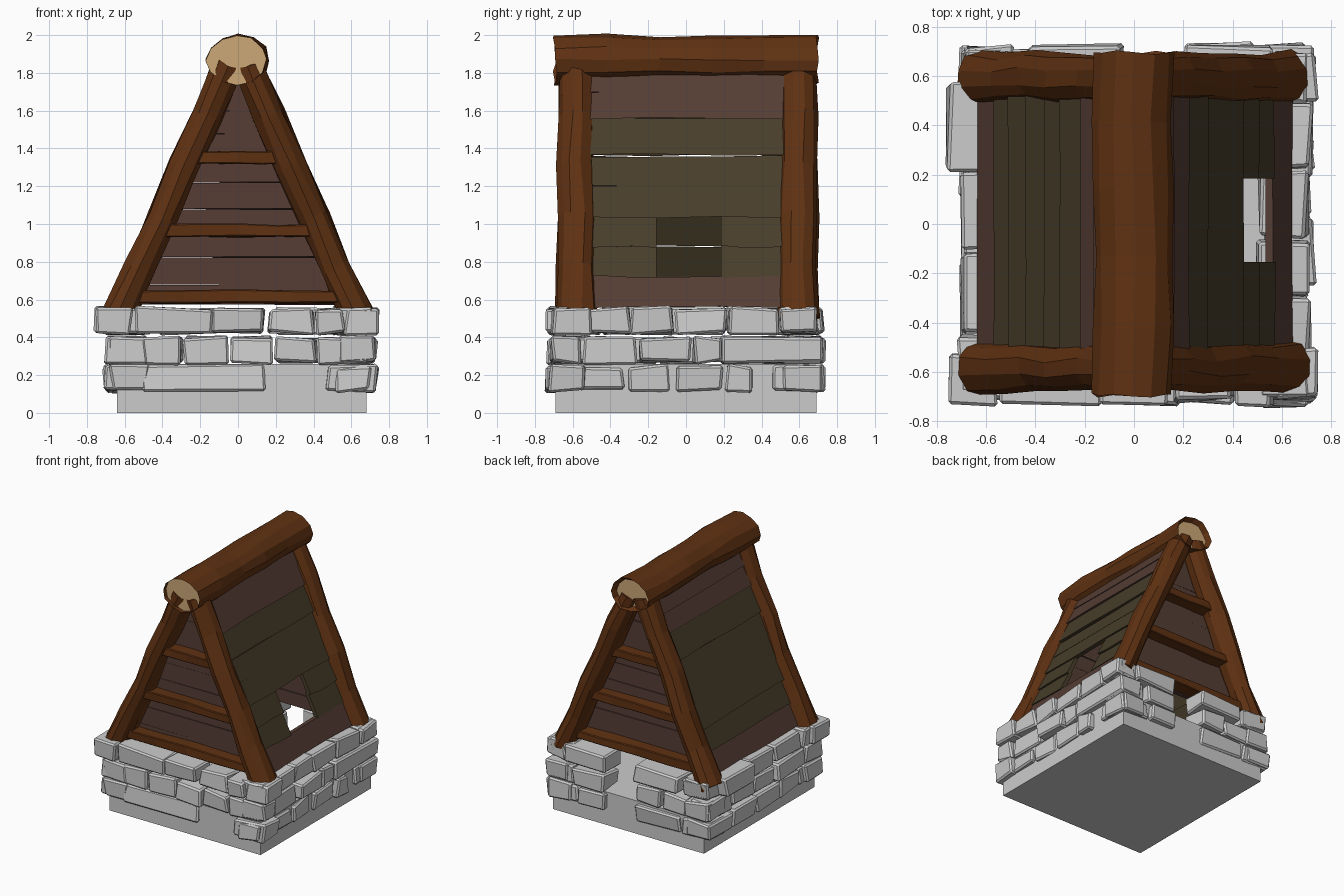
import bpy, bmesh, random
from math import sin, cos, pi
from mathutils import Vector

if "Cube" in bpy.data.objects:
    bpy.data.objects.remove(bpy.data.objects["Cube"])

random.seed(7)


def material(name, rgb):
    m = bpy.data.materials.new(name)
    m.diffuse_color = (*rgb, 1)
    m.use_nodes = True
    m.node_tree.nodes["Principled BSDF"].inputs["Base Color"].default_value = m.diffuse_color
    return m


BARK = material("bark", (0.115, 0.031, 0.006))
CUT = material("cut_wood", (0.62, 0.40, 0.19))
RED = material("red_plank", (0.092, 0.047, 0.035))
OLIVE = material("olive_plank", (0.064, 0.047, 0.023))


def jit(a):
    return random.uniform(-a, a)


def finish(name, bm, mats=(), bevel=0):
    bmesh.ops.recalc_face_normals(bm, faces=bm.faces)
    me = bpy.data.meshes.new(name)
    bm.to_mesh(me)
    bm.free()
    ob = bpy.data.objects.new(name, me)
    bpy.context.collection.objects.link(ob)
    for m in mats:
        me.materials.append(m)
    if bevel:
        b = ob.modifiers.new("Bevel", 'BEVEL')
        b.width, b.segments = bevel, 1
    return ob


def sweep(bm, rings):
    """Skin a list of closed rings and cap both ends; returns the caps."""
    vs = [[bm.verts.new(p) for p in r] for r in rings]
    n = len(vs[0])
    for a, b in zip(vs, vs[1:]):
        for i in range(n):
            bm.faces.new((a[i], a[(i + 1) % n], b[(i + 1) % n], b[i]))
    return [bm.faces.new(vs[0]), bm.faces.new(vs[-1])]


def box(bm, lo, hi, j=0.0):
    rings = [[Vector((x + jit(j), y + jit(j), z + jit(j)))
              for x, y in ((lo[0], lo[1]), (hi[0], lo[1]), (hi[0], hi[1]), (lo[0], hi[1]))]
             for z in (lo[2], hi[2])]
    sweep(bm, rings)


def log(name, a, b, side, up, ra, rb, rings=6, sides=10, wob=0.008, flare=1.0, cut_ends=False):
    """Rough log from a to b with an elliptical section."""
    a, b, side, up = map(Vector, (a, b, side, up))
    bm, out = bmesh.new(), []
    for k in range(rings):
        t = k / (rings - 1)
        c = a.lerp(b, t) + side * jit(wob) + up * jit(wob)
        f = flare if k == 0 else 1 + jit(0.04)
        out.append([c + side * (cos(2 * pi * i / sides) * ra * f + jit(wob))
                    + up * (sin(2 * pi * i / sides) * rb * f + jit(wob))
                    + (b - a).normalized() * jit(wob * 1.5) for i in range(sides)])
    caps = sweep(bm, out)
    if cut_ends:
        for cap, d in zip(caps, (b - a, a - b)):
            bmesh.ops.inset_individual(bm, faces=[cap], thickness=0.026)
            bmesh.ops.translate(bm, verts=cap.verts, vec=d.normalized() * 0.035)
            cap.material_index = 1
    return finish(name, bm, (BARK, CUT))


# Stone floor slab
bm = bmesh.new()
box(bm, (-0.64, -0.69, 0), (0.68, 0.69, 0.26))
finish("floor_slab", bm)

# Dry-stone walls: three courses of (start, end) spans along each wall
ROWS = ((0.115, 0.25), (0.265, 0.40), (0.42, 0.555))
WALLS = {
    "front": [[(-.70, -.53), (-.52, .14), (.47, .74)],
              [(-.70, -.57), (-.56, -.30), (-.29, -.06), (-.05, .19), (.20, .41), (.42, .68)],
              [(-.75, -.56), (-.54, -.14), (-.13, .14), (.16, .40), (.41, .56), (.57, .74)]],
    "back": [[(-.69, -.46), (-.44, -.05), (.20, .44), (.46, .72)],
             [(-.70, -.52), (-.50, -.28), (-.27, -.06), (.21, .48), (.50, .70)],
             [(-.68, -.45), (-.43, -.05), (.20, .56), (.57, .74)]],
    "right": [[(-.74, -.33), (-.31, -.08), (-.06, .20), (.21, .36), (.45, .73)],
              [(-.71, -.55), (-.54, -.26), (-.25, .03), (.04, .18), (.19, .73)],
              [(-.69, -.56), (-.54, -.30), (-.29, -.07), (-.05, .22), (.23, .49), (.50, .69)]],
    "left": [[(-.72, -.45), (-.43, -.20), (-.18, .10), (.12, .40), (.42, .72)],
             [(-.71, -.50), (-.49, -.15), (-.14, .12), (.13, .38), (.40, .72)],
             [(-.68, -.46), (-.44, -.12), (-.10, .20), (.22, .57), (.58, .70)]],
}
for wall, courses in WALLS.items():
    bm = bmesh.new()
    for (z0, z1), spans in zip(ROWS, courses):
        for s, e in spans:
            o = 0.715 + jit(0.02)
            if wall == "left":
                o = 0.755 if (s, e) == (.22, .57) else o - 0.025
            i = o - 0.2
            lo, hi = {"front": ((s, -o), (e, -i)), "back": ((s, i), (e, o)),
                      "left": ((-o, s), (-i, e)), "right": ((i, s), (o, e))}[wall]
            box(bm, (*lo, z0), (*hi, z1), 0.014)
    finish(wall + "_stones", bm, bevel=0.012)

# A-frame logs
for end, y in (("front", -0.58), ("back", 0.595)):
    for side, s in (("left", -1), ("right", 1)):
        log(f"{end}_{side}_rafter", (s * 0.635, y, 0.50), (s * 0.05, y, 1.84),
            (0, 1, 0), (s * 0.916, 0, 0.40), 0.098, 0.083, flare=1.12)

# Ridge log with recessed cut ends
log("ridge_log", (0, -0.695, 1.865), (0, 0.695, 1.865), (1, 0, 0), (0, 0, 1),
    0.16, 0.128, rings=6, sides=12, cut_ends=True)


def slope(z):
    return 0.63 - 0.42 * (z - 0.57)


# Roof boards with ragged edges; the right side has a window hole
BOARDS = ((0.56, 0.72, RED), (0.72, 0.88, OLIVE), (0.88, 1.035, OLIVE), (1.035, 1.2, OLIVE),
          (1.2, 1.355, OLIVE), (1.365, 1.56, OLIVE), (1.56, 1.695, RED), (1.695, 1.84, RED))
for side, s in (("left", -1), ("right", 1)):
    for n, (z0, z1, mat) in enumerate(BOARDS):
        spans = [(-0.55, 0.55)]
        if s > 0 and n in (1, 2):
            spans = [(-0.55, -0.155), (0.185, 0.55)]
        bm = bmesh.new()
        for y0, y1 in spans:
            lift, rings = jit(0.006), []
            for k in range(4):
                y = y0 + (y1 - y0) * k / 3
                b, t = z0 + jit(0.007), z1 + 0.004 + jit(0.007)
                rings.append([(s * (slope(b) + lift + 0.006), y, b), (s * (slope(t) + lift - 0.006), y, t),
                              (s * (slope(t) + lift - 0.036), y, t), (s * (slope(b) + lift - 0.03), y, b)])
            sweep(bm, rings)
        finish(f"{side}_roof_board_{n + 1}", bm, (mat,))

# Gable boards and cross bars at both ends
EDGES = (0.575, 0.68, 0.825, 0.95, 1.08, 1.22, 1.34, 1.48, 1.60, 1.75)
for end, s in (("front", -1), ("back", 1)):
    bm = bmesh.new()
    for z0, z1 in zip(EDGES, EDGES[1:]):
        y, t = s * (0.53 + jit(0.006)), z1 - 0.003
        w0, w1 = slope(z0) - 0.03, slope(t) - 0.03
        sweep(bm, [[(-w0, yy, z0), (w0, yy, z0 + jit(0.004)), (w1, yy, t + jit(0.004)), (-w1, yy, t)]
                   for yy in (y - 0.015, y + 0.015)])
    finish(end + "_gable_boards", bm, (RED,))
    for n, z in enumerate((0.615, 0.965, 1.35)):
        w = slope(z) - 0.04
        bm = bmesh.new()
        rings = []
        for k in range(5):
            x = -w + 2 * w * k / 4
            rings.append([(x, s * yy + jit(0.005), z + dz + jit(0.006))
                          for yy, dz in ((0.53, -0.034), (0.64, -0.034), (0.64, 0.034), (0.53, 0.034))])
        sweep(bm, rings)
        finish(f"{end}_cross_bar_{n + 1}", bm, (BARK,), bevel=0.006)
